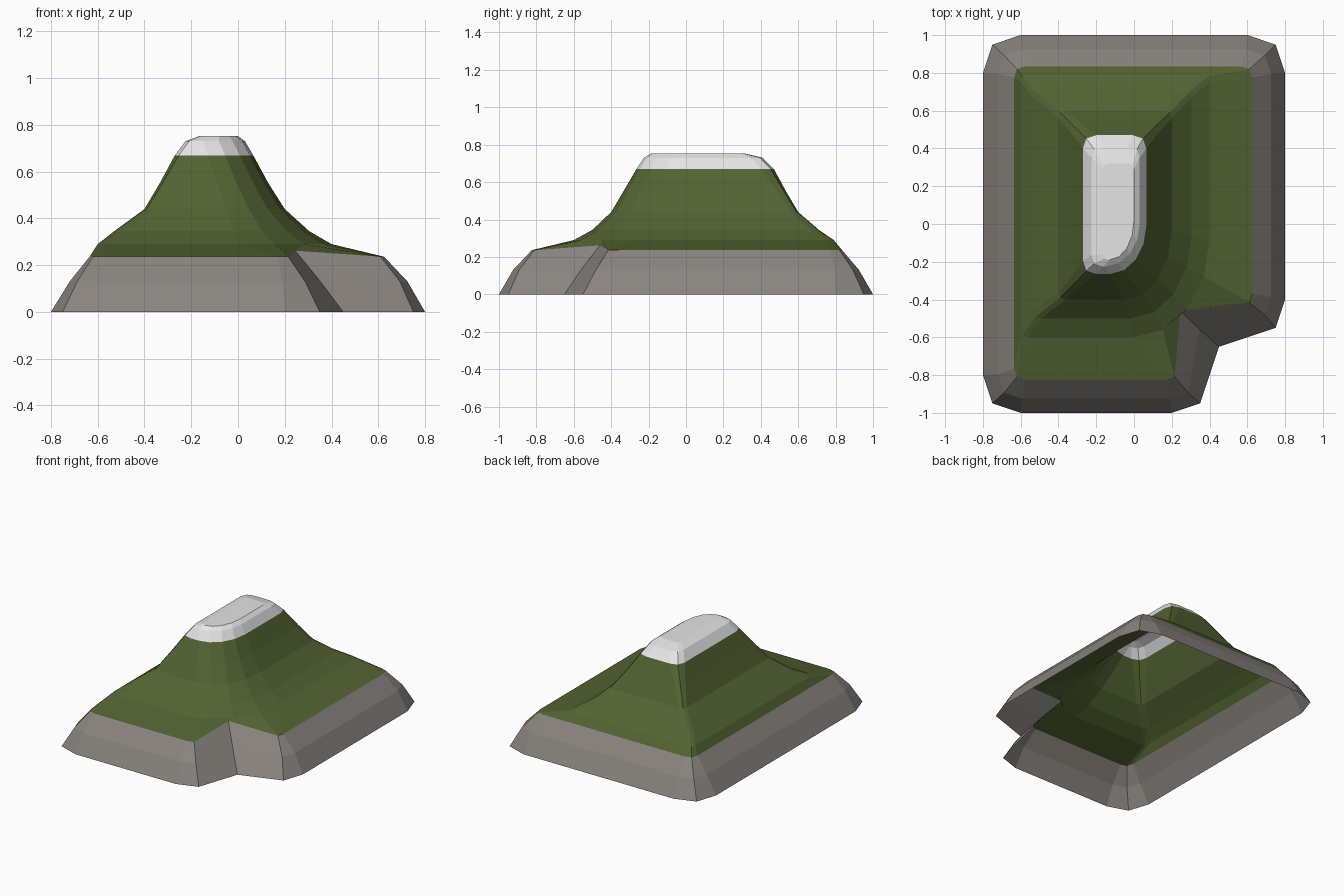
import bpy, bmesh, math

if "Cube" in bpy.data.objects:
    bpy.data.objects.remove(bpy.data.objects["Cube"])


def material(name, rgb):
    m = bpy.data.materials.new(name)
    m.diffuse_color = (*rgb, 1)
    m.use_nodes = True
    m.node_tree.nodes["Principled BSDF"].inputs["Base Color"].default_value = m.diffuse_color
    return m


def corner(x, y, sx, sy, c):
    """Three points bevelling a corner; sx, sy point outward."""
    return [(x, y - sy * c), (x - sx * c / 4, y - sy * c / 4), (x - sx * c, y)]


def contour(z, x0, x1, y0, y1, c, a, b, notch=None):
    """Closed 14-point contour; front right corner is notched or rounded from (a, y0) to (x1, b)."""
    pts = [(x, y, z) for x, y in corner(x0, y0, -1, -1, c)]
    if notch:
        pts += [(a, y0, z), (a + .75 * c, y0 + .25 * c, z), notch,
                (x1 - .25 * c, b - .75 * c, z), (x1, b, z)]
    else:
        for i in range(5):
            t = math.radians(22.5 * i)
            pts.append((a + (x1 - a) * math.sin(t), b + (y0 - b) * math.cos(t), z))
    pts += [(x, y, z) for x, y in corner(x1, y1, 1, 1, c)]
    pts += [(x, y, z) for x, y in reversed(corner(x0, y1, -1, 1, c))]
    # drop the duplicate ordering problem: the front left corner runs left to front,
    # the back right corner right to back, the back left corner back to left
    return pts


# Height contours from the foot to the summit
rings = [
    contour(0.0, -.8, .8, -1, 1, .2, .2, -.4, (.45, -.65, 0)),
    contour(.13, -.72, .725, -.925, .925, .13, .19, -.385, (.345, -.555, .14)),
    contour(.236, -.635, .625, -.825, .835, .06, .17, -.37, (.245, -.46, .262)),
    contour(.29, -.60, .40, -.60, .79, .04, 0, -.08),
    contour(.345, -.53, .305, -.50, .71, .04, -.02, -.06),
    contour(.44, -.40, .20, -.40, .60, .04, -.05, -.03),
    contour(.55, -.335, .13, -.335, .535, .05, -.09, -.02),
    contour(.67, -.27, .065, -.265, .47, .07, -.13, -.01),
    contour(.73, -.225, .03, -.225, .41, .06, -.15, 0),
    contour(.752, -.165, .0, -.19, .32, .03, -.13, .02),
]

# Mountain: open-bottomed shell lofted through the contours
bm = bmesh.new()
loops = [[bm.verts.new(p) for p in r] for r in rings]
n = len(loops[0])
for level, (lo, hi) in enumerate(zip(loops, loops[1:])):
    for i in range(n):
        j = (i + 1) % n
        f = bm.faces.new((lo[i], lo[j], hi[j], hi[i]))
        # rock foot, grass slopes, snow cap by height
        f.material_index = 0 if level < 2 else 1 if level < 7 else 2
bm.faces.new(loops[-1]).material_index = 2

mesh = bpy.data.meshes.new("mountain")
bm.to_mesh(mesh)
bm.free()
for name, rgb in (("rock grey", (.25, .23, .21)),
                  ("grass green", (.085, .125, .032)),
                  ("snow white", (.78, .78, .78))):
    mesh.materials.append(material(name, rgb))
obj = bpy.data.objects.new("mountain", mesh)
bpy.context.collection.objects.link(obj)
